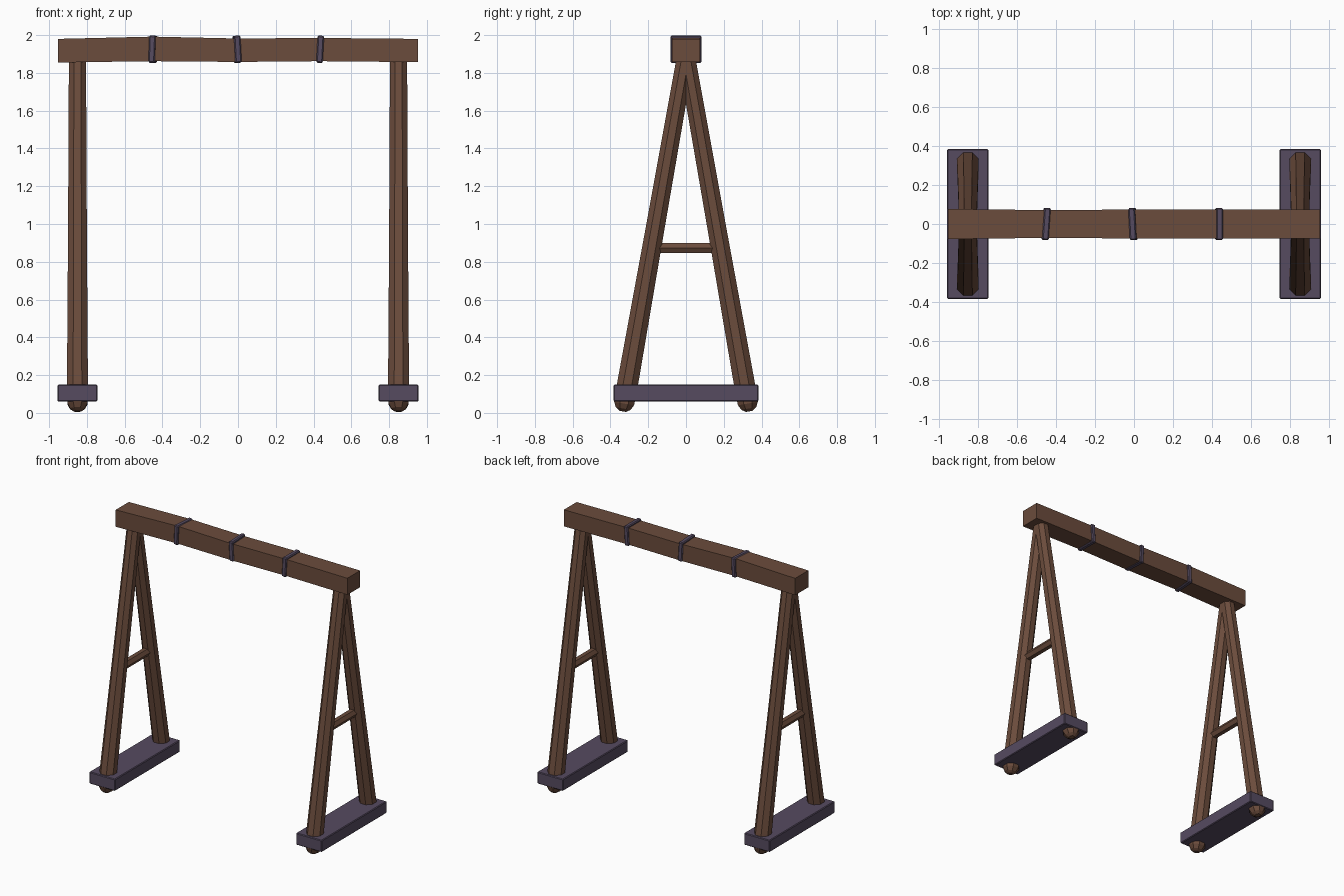
import bpy
import bmesh
import math
from mathutils import Vector, Matrix

cube = bpy.data.objects.get("Cube")
if cube:
    bpy.data.objects.remove(cube, do_unlink=True)


def material(name, rgb):
    mat = bpy.data.materials.new(name)
    mat.use_nodes = True
    mat.diffuse_color = (*rgb, 1)
    mat.node_tree.nodes["Principled BSDF"].inputs["Base Color"].default_value = (*rgb, 1)
    return mat


wood = material("brown wood", (0.147, 0.072, 0.045))
binding = material("dusky purple", (0.093, 0.07, 0.118))


def finish(name, bm, mat):
    bmesh.ops.recalc_face_normals(bm, faces=bm.faces)
    mesh = bpy.data.meshes.new(name)
    bm.to_mesh(mesh)
    bm.free()
    mesh.materials.append(mat)
    obj = bpy.data.objects.new(name, mesh)
    bpy.context.collection.objects.link(obj)
    return obj


def loft(name, rings, mat):
    """Skin a list of equal-length point rings and cap both ends."""
    bm = bmesh.new()
    loops = [[bm.verts.new(p) for p in ring] for ring in rings]
    for a, b in zip(loops, loops[1:]):
        n = len(a)
        for i in range(n):
            bm.faces.new((a[i], a[(i + 1) % n], b[(i + 1) % n], b[i]))
    bm.faces.new(loops[0])
    bm.faces.new(loops[-1])
    return finish(name, bm, mat)


def pole(name, start, end, stations, mat, sides=8):
    """Tapered round pole; stations are (fraction along, radius)."""
    start, end = Vector(start), Vector(end)
    turn = (end - start).to_track_quat('Z', 'X')
    rings = []
    for t, r in stations:
        centre = start.lerp(end, t)
        rings.append([centre + turn @ Vector((r * math.cos(a), r * math.sin(a), 0))
                      for a in (math.tau * (i + 0.5) / sides for i in range(sides))])
    return loft(name, rings, mat)


def box(name, centre, size, mat, rotation=None, bevel=0.0):
    bm = bmesh.new()
    bmesh.ops.create_cube(bm, size=1)
    bmesh.ops.scale(bm, vec=size, verts=bm.verts)
    if bevel:
        bmesh.ops.bevel(bm, geom=bm.edges[:], offset=bevel, segments=1, affect='EDGES')
    if rotation:
        bmesh.ops.rotate(bm, matrix=rotation, verts=bm.verts)
    bmesh.ops.translate(bm, vec=centre, verts=bm.verts)
    return finish(name, bm, mat)


# Top beam, slightly uneven along its length
beam = [(-0.952, 1.855, 1.98, 0.077), (-0.45, 1.862, 1.992, 0.071),
        (0, 1.858, 1.982, 0.074), (0.43, 1.862, 1.985, 0.073), (0.952, 1.857, 1.98, 0.075)]
loft("top_beam", [[(x, -w, low), (x, w, low), (x, w, high), (x, -w, high)]
                  for x, low, high, w in beam], wood)

# Bindings wrapped around the beam, each a little crooked
for name, x, tilt, turn in (("right", -0.45, 2, -4), ("middle", -0.005, -3, 3), ("left", 0.435, 3, 0)):
    rot = Matrix.Rotation(math.radians(tilt), 3, 'Y') @ Matrix.Rotation(math.radians(turn), 3, 'Z')
    box(f"{name}_beam_binding", (x, 0, 1.925), (0.034, 0.164, 0.144), binding, rot, 0.006)

# A-frames: two leaning legs with rounded feet, a rung and a base plank
leg_stations = [(0, 0.02), (0.008, 0.043), (0.022, 0.058), (0.08, 0.06), (0.5, 0.054), (1, 0.049)]
for side, x in (("right", -0.85), ("left", 0.85)):
    for end, s in (("front", -1), ("back", 1)):
        pole(f"{side}_{end}_leg", (x, s * 0.335, 0.008), (x, s * 0.002, 1.89), leg_stations, wood)
    pole(f"{side}_rung", (x, -0.16, 0.872), (x, 0.16, 0.872), [(0, 0.031), (1, 0.031)], wood, 6)
    box(f"{side}_base_plank", (x, 0, 0.105), (0.212, 0.766, 0.088), binding, None, 0.005)
